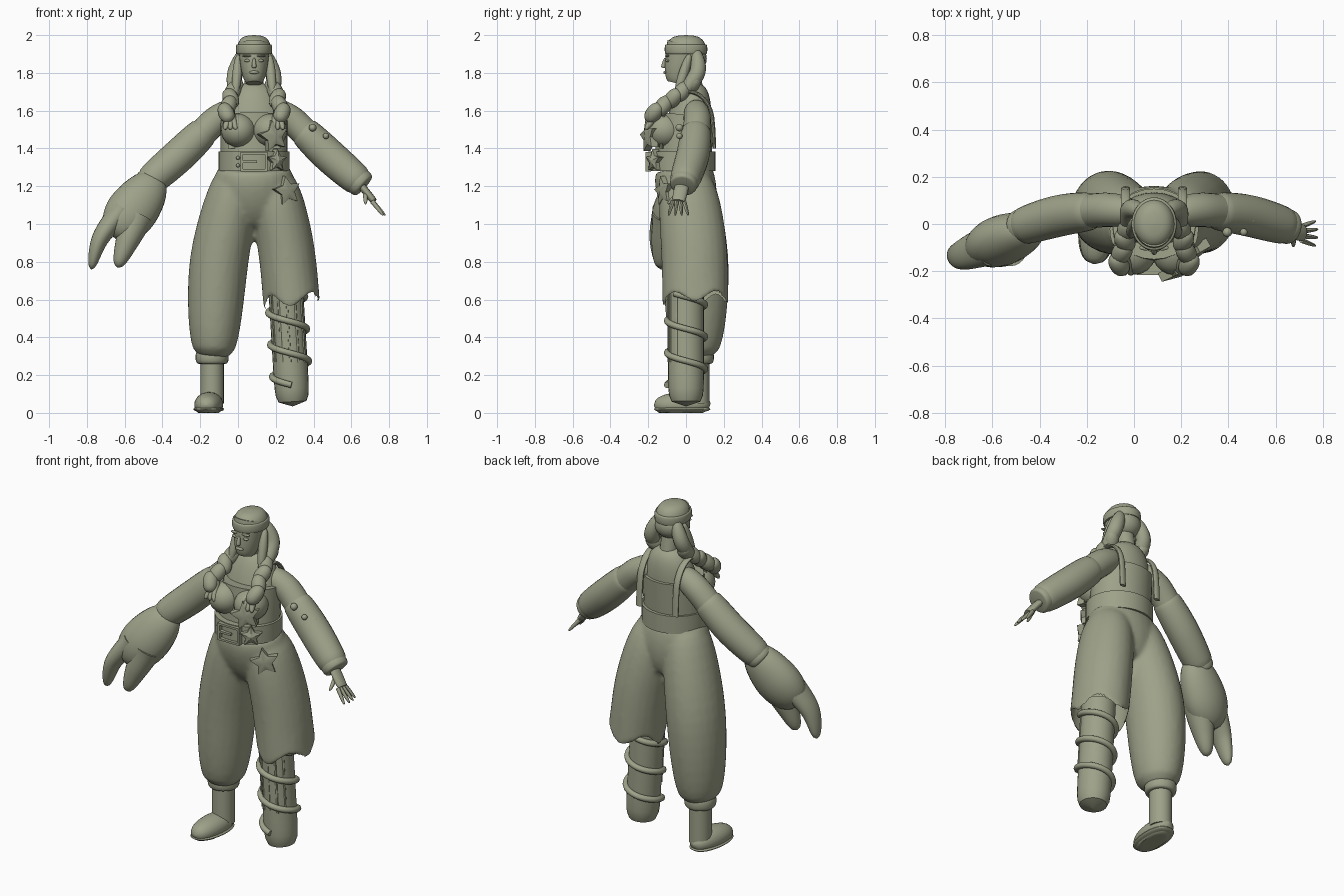
import bpy, bmesh
from math import sin, cos, pi, radians, atan2, sqrt
from mathutils import Vector, Matrix

old = bpy.data.objects.get("Cube")
if old:
    bpy.data.objects.remove(old)

OLIVE = (0.34, 0.36, 0.25, 1)
clay = bpy.data.materials.new("olive_clay")
clay.use_nodes = True
clay.diffuse_color = OLIVE
clay.node_tree.nodes["Principled BSDF"].inputs["Base Color"].default_value = OLIVE

MIDDLE = 0.085
AXIS_X, AXIS_Y, AXIS_Z = Vector((1, 0, 0)), Vector((0, 1, 0)), Vector((0, 0, 1))
parts = []


# Radius profiles along a limb, from start (t = 0) to end (t = 1)
def even(t):
    return 1


def pod(t):
    return sqrt(max(sin(pi * t), 0))


def rim(t):
    return .8 + .2 * pod(t)


def balloon(t):
    return .5 + .5 * pod(t)


def stub(power):
    return lambda t: sqrt(max(1 - t ** power, 0))


def body(across, y, z):
    return Vector((MIDDLE + across, y, z))


def finish(name, bm):
    bmesh.ops.recalc_face_normals(bm, faces=bm.faces)
    mesh = bpy.data.meshes.new(name)
    bm.to_mesh(mesh)
    bm.free()
    mesh.materials.append(clay)
    obj = bpy.data.objects.new(name, mesh)
    bpy.context.collection.objects.link(obj)
    parts.append(obj)
    return obj


def smooth_path(points, steps):
    """Catmull-Rom curve through the points."""
    path = []
    for i, (p, q) in enumerate(zip(points, points[1:])):
        slope_p = (q - points[max(i - 1, 0)]) / 2
        slope_q = (points[min(i + 2, len(points) - 1)] - p) / 2
        for t in (s / steps for s in range(steps)):
            path.append(p + t * (slope_p + t * (3 * (q - p) - 2 * slope_p - slope_q
                                                + t * (2 * (p - q) + slope_p + slope_q))))
    return path + [points[-1]]


def limb(name, points, width, depth, shape=even, up=AXIS_Y, sides=24):
    """Loft ellipses along a curve; depth is the radius along up."""
    path = smooth_path([Vector(p) for p in points], max(16 // (len(points) - 1), 3))
    last = len(path) - 1
    bm = bmesh.new()
    rings = []
    for i, centre in enumerate(path):
        along = (path[min(i + 1, last)] - path[max(i - 1, 0)]).normalized()
        b = (up - along * up.dot(along)).normalized()
        a = b.cross(along)
        size = max(shape(i / last), .03)
        ring = []
        for k in range(sides):
            angle = 2 * pi * k / sides
            spot = centre + size * (a * width * cos(angle) + b * depth * sin(angle))
            spot.z = max(spot.z, 0)
            ring.append(bm.verts.new(spot))
        rings.append(ring)
    for low, high in zip(rings, rings[1:]):
        for k in range(sides):
            bm.faces.new((low[k - 1], low[k], high[k], high[k - 1]))
    bm.faces.new(rings[0])
    bm.faces.new(rings[-1])
    return finish(name, bm)


def ball(name, centre, size):
    bm = bmesh.new()
    place = Matrix.Translation(centre) @ Matrix.Diagonal((*size, 1))
    bmesh.ops.create_uvsphere(bm, u_segments=20, v_segments=12, radius=1, matrix=place)
    return finish(name, bm)


def box(name, centre, size):
    bm = bmesh.new()
    bmesh.ops.create_cube(bm, size=1, matrix=Matrix.Translation(centre) @ Matrix.Diagonal((*size, 1)))
    return finish(name, bm)


def star(name, centre, radius, yaw, spin):
    """Domed five-pointed star facing the front, turned by yaw."""
    bm = bmesh.new()
    outline = [(radius * (.52 if k % 2 else 1), pi / 2 + spin + k * pi / 5) for k in range(10)]
    front, back = ([bm.verts.new((r * cos(a), y, r * sin(a))) for r, a in outline] for y in (-.01, .03))
    peak = bm.verts.new((0, -.025, 0))
    for k in range(10):
        bm.faces.new((front[k - 1], front[k], peak))
        bm.faces.new((front[k - 1], front[k], back[k], back[k - 1]))
    bm.faces.new(back)
    bm.transform(Matrix.Translation(centre) @ Matrix.Rotation(radians(yaw), 4, 'Z'))
    return finish(name, bm)


# Trousers: hips and two baggy legs fused, left leg cut short with a ragged hem
hips = limb("trousers", [body(0, -.02, 1.3), body(0, .04, 1)], .21, .16, lambda t: cos(1.5 * t - .5))
limb("right_leg", [(0, 0, 1.28), (-.1, .05, .8), (-.13, .05, .3)], .155, .175, balloon)
limb("left_leg", [(.18, 0, 1.26), (.25, .04, .9), (.285, .05, .6)], .15, .175, lambda t: 1 - .4 * (1 - t) ** 6)
bpy.ops.object.select_all(action='DESELECT')
for obj in parts:
    obj.select_set(True)
bpy.context.view_layer.objects.active = hips
bpy.ops.object.join()
parts = [hips]
fuse = hips.modifiers.new("fuse", 'REMESH')
fuse.mode, fuse.voxel_size = 'VOXEL', .013
soften = hips.modifiers.new("soften", 'SMOOTH')
soften.iterations = 6
for name in ("fuse", "soften"):
    bpy.ops.object.modifier_apply(modifier=name)
bm = bmesh.new()
bm.from_mesh(hips.data)
bm.normal_update()
underside = [f for f in bm.faces if f.normal.z < -.8 and f.calc_center_median().z < .66
             and f.calc_center_median().x > .1]
bmesh.ops.delete(bm, geom=underside, context='FACES')
for vert in bm.verts:
    if vert.co.x > .1 and vert.co.z < .75:
        angle = atan2(vert.co.y - .05, vert.co.x - .28)
        vert.co.z -= .2 * cos(4 * angle) * (.75 - vert.co.z)
bm.to_mesh(hips.data)
bm.free()
hips.data.materials.clear()
hips.data.materials.append(clay)

# Boot with cuff and sole
ankle = Vector((-.137, .06, .3))
heel, toe = Vector((-.14, .13, .05)), Vector((-.17, -.17, .04))
limb("boot_cuff", [ankle + AXIS_Z * .03, ankle - AXIS_Z * .04], .088, .088, rim)
limb("boot_shaft", [ankle, ankle - AXIS_Z * .25], .062, .064)
limb("boot_foot", [heel, toe], .075, .065, pod, AXIS_Z)
limb("boot_sole", [heel - AXIS_Z * .03, toe - AXIS_Z * .02], .08, .02, pod, AXIS_Z)

# Wooden leg with plank ridges and wound rope
knee, foot = Vector((.25, 0, .7)), Vector((.29, 0, .035))
limb("wooden_leg", [knee, foot], .092, .095, stub(16))


def around_leg(angle, z, radius):
    spot = knee.lerp(foot, (knee.z - z) / (knee.z - foot.z))
    return spot + radius * Vector((cos(angle), sin(angle), 0))


for k in range(5):
    angle = radians(215 + 28 * k)
    limb("plank_ridge", [around_leg(angle, z, .092) for z in (.65, .27)], .006, .006, sides=8)
turns = [k / 20 - .6 for k in range(58)]
limb("rope", [around_leg(pi + 2 * pi * s, .53 - .17 * s, .1) for s in turns], .017, .017, up=AXIS_Z, sides=10)

# Torso, neck, bust and braces
limb("top", [body(0, -.02, 1.28), body(0, 0, 1.58)], .177, .15)
limb("chest", [body(0, .01, 1.5), body(0, .05, 1.75)], .165, .12, stub(2))
limb("neck", [body(0, .05, 1.66), body(0, .02, 1.83)], .05, .05)
for s in (-1, 1):
    ball("bust", body(s * .083, -.115, 1.495), (.093, .1, .09))
    arch = [k * pi / 8 for k in range(9)]
    limb("brace", [body(s * .12, .01 + .14 * cos(a), 1.4 + .3 * sin(a) ** .6) for a in arch],
         .01, .02, up=AXIS_X, sides=10)

# Belt, buckle and stars
limb("belt", [body(0, -.022, 1.28), body(0, -.022, 1.385)], .188, .177, sides=40)
buckle = body(0, -.2, 1.33)
for s in (-1, 1):
    box("buckle_side", buckle + s * AXIS_X * .065, (.014, .03, .1))
    box("buckle_bar", buckle + s * AXIS_Z * .045, (.144, .03, .012))
    ball("belt_stud", (0, -.185, 1.33 + s * .02), (.01, .01, .01))
box("buckle_prong", buckle - AXIS_X * .025, (.08, .03, .012))
star("chest_star", (.19, -.2, 1.465), .085, 25, .2)
star("belt_star", (.205, -.17, 1.335), .062, 35, 0)
star("hip_star", (.26, -.12, 1.175), .08, 30, .2)

# Arms with puffed sleeves, mirrored about the body centre
for s, side in ((-1, "right"), (1, "left")):
    shoulder, elbow = body(s * .08, .05, 1.62), body(s * .3, .05, 1.45)
    wrist = body(s * .56, -.01, 1.22)
    limb(side + "_upper_arm", [elbow, body(s * .2, .06, 1.55), shoulder], .075, .073, stub(6))
    limb(side + "_sleeve", [body(s * .26, .055, 1.495), body(s * .4, .035, 1.36), wrist], .09, .088, rim)
    cuff = (wrist - elbow).normalized() * .03
    limb(side + "_cuff", [wrist - cuff, wrist + cuff], .074, .074, rim)
for k in range(4):
    size = .02 - .002 * k
    ball("sleeve_stud", (.395 + .035 * k, -.035 + .05 * (k % 2), 1.51 - .022 * k), (size, size, size))

# Left hand
wrist, knuckles = Vector((.63, -.015, 1.23)), Vector((.72, -.04, 1.12))
limb("palm", [wrist, knuckles], .02, .038, rim, sides=14)
for k in (-1.5, -.5, .5, 1.5):
    base = knuckles + AXIS_Y * k * .02 - AXIS_X * .01
    limb("finger", [base, base + Vector((.075 - .01 * abs(k), k * .015, -.075))], .012, .011, stub(2), sides=8)
thumb = wrist.lerp(knuckles, .5)
limb("thumb", [thumb, thumb - Vector((0, .07, .07))], .014, .014, stub(2), AXIS_X, 8)

# Right pincer
limb("pincer_palm", [(-.42, -.01, 1.26), (-.56, -.07, 1.07), (-.67, -.12, .94)], .135, .105, pod)
limb("pincer_outer", [(-.62, -.09, 1.07), (-.73, -.13, .92), (-.777, -.13, .76)], .064, .09, stub(1))
limb("pincer_inner", [(-.53, -.09, 1.04), (-.59, -.12, .9), (-.638, -.14, .77)], .085, .09, stub(1))

# Head, face and knitted cap
limb("head", [body(0, -.05, 1.745), body(0, 0, 1.95)], .083, .1, lambda t: sqrt(sin(.24 + 1.3 * t)), sides=32)
limb("nose", [body(0, -.11, 1.88), body(0, -.12, 1.825)], .015, .016, lambda t: sqrt(t) * stub(8)(t), sides=12)
ball("lips", body(0, -.108, 1.803), (.026, .012, .009))
for s in (-1, 1):
    ball("eye", body(s * .034, -.098, 1.865), (.018, .01, .008))
    ball("brow", body(s * .036, -.1, 1.89), (.026, .012, .006))
    ball("ear", body(s * .082, .01, 1.85), (.012, .02, .03))
limb("cap", [body(0, 0, 1.9), body(0, 0, 2)], .092, .108, stub(3), sides=32)
limb("cap_band", [body(0, 0, 1.9), body(0, 0, 1.95)], .096, .113, lambda t: .94 + .06 * pod(t), sides=32)
ball("back_hair", body(0, .035, 1.875), (.086, .075, .075))

# Braids sweep from behind the ears over the shoulders to the chest
for s in (-1, 1):
    def lock(name, points, radius, shape=pod):
        limb(name, [body(s * d, y, z) for d, y, z in points], radius, radius, shape, AXIS_X, 14)

    lock("hair_sweep", [(.05, .05, 1.93), (.1, .06, 1.8), (.11, -.04, 1.67)], .042)
    lock("front_strand", [(.08, .02, 1.9), (.1, -.05, 1.68)], .026)
    for k in range(5):
        out, y, z = .1 + .012 * k, .035 - .05 * k, 1.745 - .038 * k
        sway = .02 * (-1) ** k
        lock("braid_twist", [(out + sway, y + .03, z + .04), (out - sway, y - .04, z - .05)], .042)
    for k in (-1, 0, 1):
        lock("braid_tip", [(.125, -.15, 1.59), (.125 + .03 * k, -.215, 1.5)], .022, stub(2))

bpy.ops.object.select_all(action='DESELECT')
for obj in parts:
    obj.select_set(True)
bpy.context.view_layer.objects.active = hips
bpy.ops.object.shade_smooth_by_angle(angle=radians(45))
